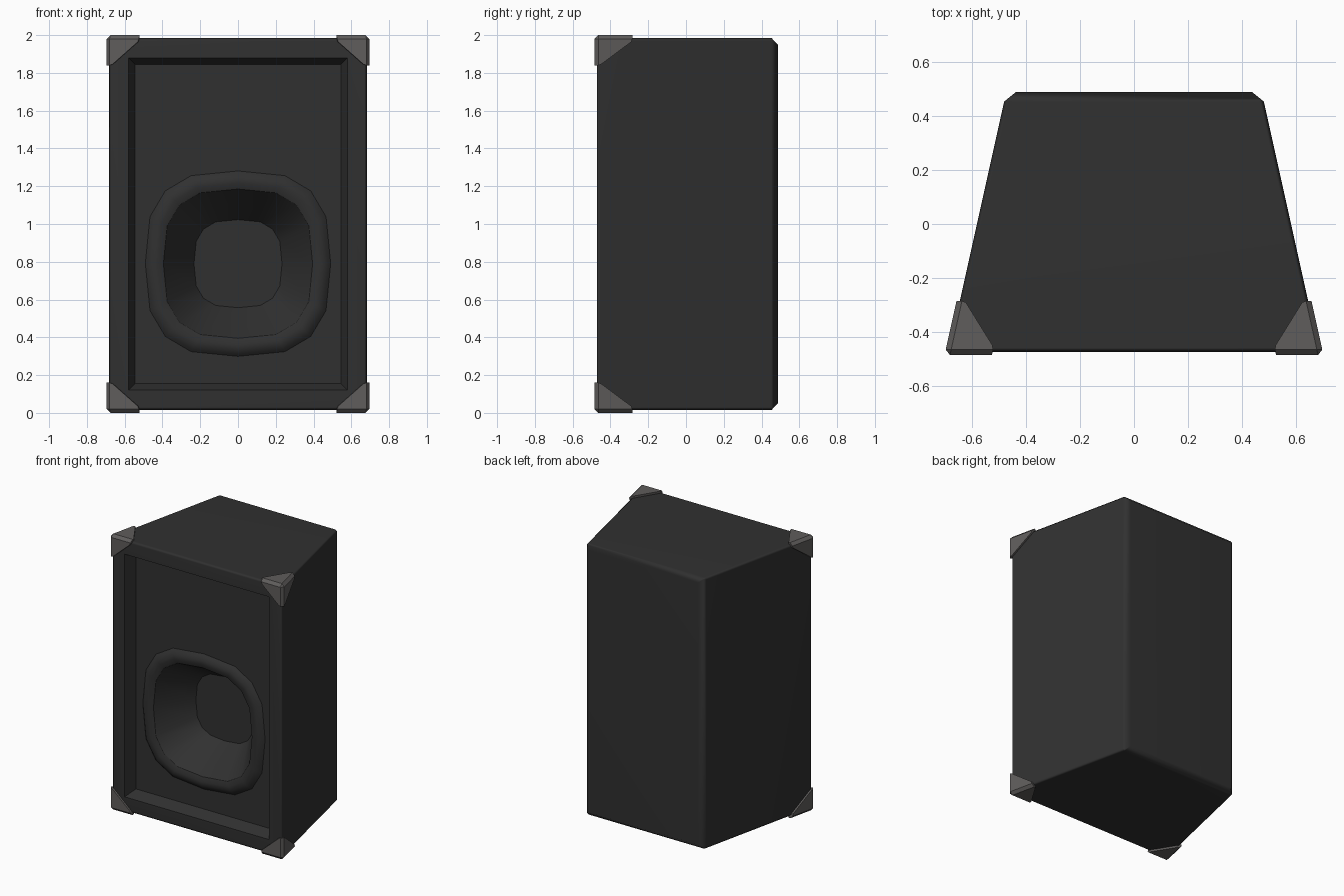
import bpy, bmesh, math
from mathutils import Vector

if "Cube" in bpy.data.objects:
    bpy.data.objects.remove(bpy.data.objects["Cube"])


def material(name, rgb):
    m = bpy.data.materials.new(name)
    m.diffuse_color = (*rgb, 1)
    m.use_nodes = True
    m.node_tree.nodes["Principled BSDF"].inputs["Base Color"].default_value = m.diffuse_color
    return m


BLACK = material("cabinet black", (0.030, 0.030, 0.030))
GREY = material("corner grey", (0.115, 0.109, 0.106))


def finish(bm, name, mat, angle, weighted=False):
    mesh = bpy.data.meshes.new(name)
    bm.to_mesh(mesh)
    bm.free()
    ob = bpy.data.objects.new(name, mesh)
    bpy.context.collection.objects.link(ob)
    mesh.materials.append(mat)
    bpy.ops.object.select_all(action='DESELECT')
    ob.select_set(True)
    bpy.context.view_layer.objects.active = ob
    bpy.ops.object.shade_smooth_by_angle(angle=math.radians(angle))
    if weighted:
        mod = ob.modifiers.new("weighted", 'WEIGHTED_NORMAL')
        mod.keep_sharp = True
    return ob


# Rounded-square outline shared by the speaker rings and the panel hole
CZ = 0.79
QUARTER = [(0.395, 0), (0.375, 0.20), (0.31, 0.31), (0.20, 0.375)]
OUTLINE = []
for k in range(4):
    for x, z in QUARTER:
        for _ in range(k):
            x, z = -z, x
        OUTLINE.append((x, z))


def ring(bm, scale, y):
    return [bm.verts.new((x * scale, y, CZ + z * scale)) for x, z in OUTLINE]


# Cabinet: tapered box with chamfered edges
Z0, Z1 = 0.015, 1.985
FRONT, BACK, PANEL = -0.472, 0.487, -0.39
bm = bmesh.new()
plan = [(-0.685, FRONT), (0.685, FRONT), (0.472, BACK), (-0.472, BACK)]
base = bm.faces.new([bm.verts.new((x, y, Z0)) for x, y in plan])
ext = bmesh.ops.extrude_face_region(bm, geom=[base])["geom"]
bmesh.ops.translate(bm, vec=(0, 0, Z1 - Z0),
                    verts=[g for g in ext if isinstance(g, bmesh.types.BMVert)])
bmesh.ops.recalc_face_normals(bm, faces=bm.faces)
back_edges = [e for e in bm.edges if all(v.co.y > 0.4 for v in e.verts)]
bmesh.ops.bevel(bm, geom=back_edges, offset=0.035, segments=1, affect='EDGES')
bm.normal_update()
sharp = [e for e in bm.edges if e.calc_face_angle(0) > 1.1]
bmesh.ops.bevel(bm, geom=sharp, offset=0.015, segments=1, affect='EDGES')
bm.normal_update()

# Recess in the front with sloping walls
front = min(bm.faces, key=lambda f: f.calc_center_median().y)
bmesh.ops.inset_region(bm, faces=[front], thickness=0.09, use_even_offset=True)
bmesh.ops.inset_region(bm, faces=[front], thickness=0.035, use_even_offset=True)
for v in front.verts:
    v.co.y = PANEL

# Front panel with a hole for the speaker
border = list(front.edges)
bmesh.ops.delete(bm, geom=[front], context='FACES_ONLY')
hole = ring(bm, 1.2, PANEL)
border += [bm.edges.new((hole[i - 1], hole[i])) for i in range(len(hole))]
bmesh.ops.triangle_fill(bm, edges=border, use_beauty=True, normal=(0, -1, 0))
bmesh.ops.recalc_face_normals(bm, faces=bm.faces)
bm.normal_update()
if max(bm.faces, key=lambda f: f.calc_center_median().y).normal.y < 0:
    bmesh.ops.reverse_faces(bm, faces=bm.faces)
finish(bm, "cabinet", BLACK, 55, weighted=True)

# Speaker: raised soft surround, cone and flat centre
bm = bmesh.new()
profile = [(1.25, -0.387), (1.21, -0.403), (1.15, -0.417), (1.08, -0.418),
           (1.0, -0.405), (0.59, -0.15)]
rings = [ring(bm, s, y) for s, y in profile]
for a, b in zip(rings, rings[1:]):
    for i in range(len(a)):
        bm.faces.new((a[i - 1], a[i], b[i], b[i - 1]))
centre = bm.faces.new(rings[-1])
bmesh.ops.recalc_face_normals(bm, faces=bm.faces)
bm.normal_update()
if centre.normal.y > 0:
    bmesh.ops.reverse_faces(bm, faces=bm.faces)
finish(bm, "speaker_cone", BLACK, 32)

# Corner guards: hulls wrapped around the four front corners
LEN = (0.175, 0.20, 0.16)   # reach along the width, side and height
R, W, T = 0.02, 0.036, 0.025


def corner_guard(name, sx, top):
    bm = bmesh.new()
    for k in range(3):
        i, j = (k + 1) % 3, (k + 2) % 3
        flat = [(R, R), (LEN[i], R), (R, LEN[j])]
        tips = [(LEN[i] - 0.006, W), (W, LEN[j] - 0.006)]
        for pts, depths in ((flat, (0,)), (tips, (0, T))):
            for p, q in pts:
                for d in depths:
                    c = [0, 0, 0]
                    c[i], c[j], c[k] = p, q, d
                    z = 2 - c[2] if top else c[2]
                    bm.verts.new((sx * (0.70 - c[0] - 0.222 * c[1]),
                                  -0.484 + c[1], z))
    res = bmesh.ops.convex_hull(bm, input=list(bm.verts))
    loose = [v for v in bm.verts if not v.link_faces]
    bmesh.ops.delete(bm, geom=loose, context='VERTS')
    bmesh.ops.dissolve_limit(bm, angle_limit=0.01, verts=bm.verts, edges=bm.edges)
    bmesh.ops.recalc_face_normals(bm, faces=bm.faces)
    finish(bm, name, GREY, 30)


for side, sx in (("left", -1), ("right", 1)):
    for level, top in (("top", True), ("bottom", False)):
        corner_guard(f"corner_guard_{level}_{side}", sx, top)
